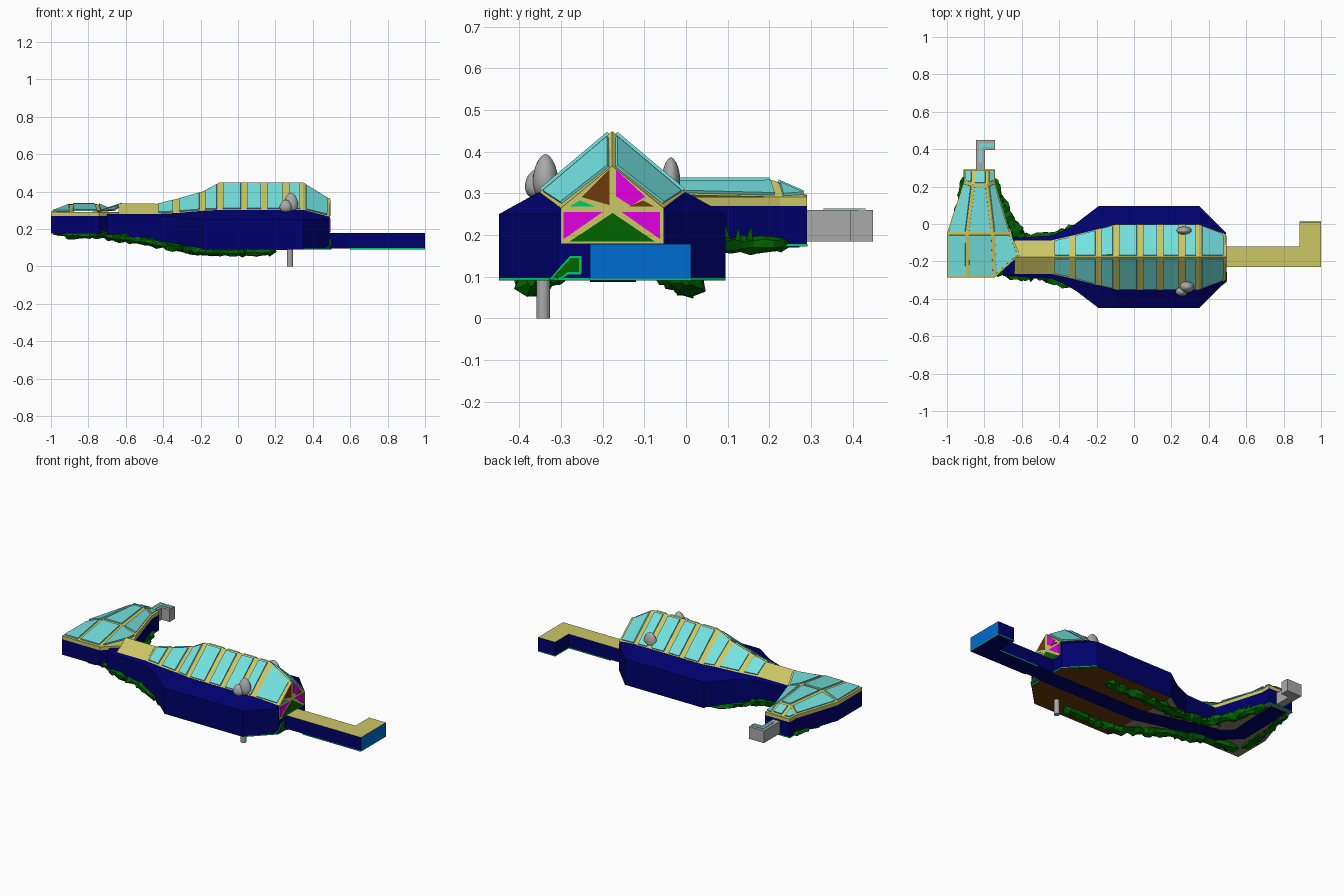
import bpy, bmesh, math, random
from mathutils import Vector

if "Cube" in bpy.data.objects:
    bpy.data.objects.remove(bpy.data.objects["Cube"])

random.seed(4)
CY = -0.177  # centre line of the long hall


def mat(name, *c):
    m = bpy.data.materials.new(name)
    m.diffuse_color = (*c, 1)
    m.use_nodes = True
    m.node_tree.nodes["Principled BSDF"].inputs["Base Color"].default_value = m.diffuse_color
    return m


NAVY = mat("navy", 0.0, 0.0, 0.15)
GLASS = mat("pale_cyan", 0.17, 0.76, 0.74)
YELLOW = mat("sand_yellow", 0.60, 0.57, 0.13)
GREEN = mat("leaf_green", 0.0, 0.13, 0.0)
BLUE = mat("bright_blue", 0.0, 0.15, 0.65)
PINK = mat("magenta", 0.75, 0.0, 0.75)
BROWN = mat("brown", 0.15, 0.045, 0.004)
GREY = mat("grey", 0.40, 0.40, 0.40)
TEAL = mat("teal", 0.0, 0.60, 0.15)
OLIVE = mat("olive_grey", 0.25, 0.24, 0.13)


def finish(name, bm, mats, rule=None, closed=True):
    if closed:
        bmesh.ops.recalc_face_normals(bm, faces=bm.faces)
    bm.normal_update()
    if rule:
        for f in bm.faces:
            f.material_index = rule(f.normal, f.calc_center_median())
    me = bpy.data.meshes.new(name)
    bm.to_mesh(me)
    bm.free()
    for m in mats:
        me.materials.append(m)
    ob = bpy.data.objects.new(name, me)
    bpy.context.collection.objects.link(ob)
    return ob


def prism(name, poly, lo, hi, mats, rule=None, axis="z"):
    """Extrude a flat outline along z, or a (y, z) outline along x."""
    bm = bmesh.new()
    put = (lambda p, h: (p[0], p[1], h)) if axis == "z" else (lambda p, h: (h, p[0], p[1]))
    a = [bm.verts.new(put(p, lo)) for p in poly]
    b = [bm.verts.new(put(p, hi)) for p in poly]
    bm.faces.new(a)
    bm.faces.new(b)
    n = len(poly)
    for i in range(n):
        bm.faces.new((a[i], a[(i + 1) % n], b[(i + 1) % n], b[i]))
    return finish(name, bm, mats, rule)


def loft(name, rings, mats, rule=None):
    """Closed body through rings of equal point count."""
    bm = bmesh.new()
    R = [[bm.verts.new(p) for p in r] for r in rings]
    n = len(R[0])
    for a, b in zip(R, R[1:]):
        for i in range(n):
            bm.faces.new((a[i], a[(i + 1) % n], b[(i + 1) % n], b[i]))
    bm.faces.new(R[0])
    bm.faces.new(R[-1])
    return finish(name, bm, mats, rule)


def glazed(name, rows, inset, rib=0):
    """Grid of flat frames with raised glass panes; rib widens the frames along x."""
    bm = bmesh.new()
    R = [[bm.verts.new(p) for p in r] for r in rows]
    for a, b in zip(R, R[1:]):
        for i in range(len(a) - 1):
            bm.faces.new((a[i], a[i + 1], b[i + 1], b[i]))
    bm.normal_update()
    for f in bm.faces:
        if f.normal.z < 0:
            f.normal_flip()
    panes = list(bm.faces)
    bmesh.ops.inset_individual(bm, faces=panes, thickness=inset, use_even_offset=True)
    for f in panes:
        if rib:
            vs = list(f.verts)
            old = [v.co.copy() for v in vs]
            for i, v in enumerate(vs):
                mate = max((old[i - 1], old[(i + 1) % 4]), key=lambda c: abs(c.x - old[i].x))
                v.co = old[i] + (mate - old[i]).normalized() * rib
    bm.normal_update()
    rims = bmesh.ops.inset_individual(bm, faces=panes, thickness=0.0005, depth=0.007)["faces"]
    for f in panes + rims:
        f.material_index = 1
    return finish(name, bm, [YELLOW, GLASS], closed=False)


# Hall hull: x, outer half width, shoulder z, bottom z, inner half width, inner z
HULL = [(-0.70, .10, .27, .17, .09, .28), (-0.62, .105, .27, .165, .09, .28),
        (-0.44, .115, .27, .137, .09, .28), (-0.33, .165, .265, .12, .115, .285),
        (-0.19, .272, .25, .095, .152, .297), (-0.097, .272, .25, .095, .178, .302),
        (0.35, .272, .25, .095, .178, .302), (0.49, .13, .25, .095, .123, .265)]
loft("hall_hull",
     [[(x, CY - o, b), (x, CY - o, s), (x, CY - i, t), (x, CY + i, t), (x, CY + o, s), (x, CY + o, b)]
      for x, o, s, b, i, t in HULL],
     [NAVY, BROWN, OLIVE], lambda n, c: 0 if n.z > -0.5 else (1 if c.x > -0.2 else 2))
prism("hull_base_trim", [(-.19, CY - .272), (.35, CY - .272), (.491, CY - .13), (.491, CY + .13),
                         (.35, CY + .272), (-.19, CY + .272)], .0905, .0965, [NAVY, BROWN, TEAL],
      lambda n, c: 1 if n.z < -.5 else (2 if n.x > .3 else 0))

# Hall glass roof: x, half width, eaves z, ridge z
ROOF = [(-.44, .09, .28, .333), (-.33, .115, .285, .36), (-.19, .152, .296, .40),
        (-.097, .177, .300, .449), (.032, .177, .300, .449), (.14, .177, .300, .449),
        (.255, .177, .300, .449), (.348, .177, .300, .449), (.49, .123, .265, .361)]
glazed("hall_glass_roof", [[(x, CY - h, e), (x, CY, r), (x, CY + h, e)] for x, h, e, r in ROOF], 0.010, 0.007)
loft("corridor_roof", [[(x, CY - .09, .28), (x, CY, .336), (x, CY + .09, .28)] for x in (-.64, -.44)], [YELLOW])

# Gable end with coloured panes
prism("gable_frame", [(CY - .123, .18), (CY + .123, .18), (CY + .123, .265), (CY, .366), (CY - .123, .265)],
      .484, .493, [YELLOW], axis="x")
GABLE = [(BROWN, (-.184, .357), (-.184, .272), (-.25, .291)),
         (PINK, (-.168, .357), (-.168, .293), (-.132, .27), (-.098, .292)),
         (TEAL, (-.28, .268), (-.254, .283), (-.216, .268)),
         (BROWN, (-.138, .268), (-.103, .283), (-.075, .268)),
         (PINK, (-.294, .255), (-.2, .255), (-.294, .19)),
         (GREEN, (-.176, .253), (-.28, .184), (-.074, .184)),
         (PINK, (-.154, .255), (-.062, .255), (-.062, .19))]
for k, (m, *pts) in enumerate(GABLE):
    prism(f"gable_pane_{k}", pts, .492, .495, [m], axis="x")

# Gangway with turned end
prism("gangway", [(.485, -.23), (1, -.23), (1, .012), (.885, .012), (.885, -.12), (.485, -.12)], .096, .178,
      [NAVY, YELLOW, BLUE], lambda n, c: 1 if n.z > .5 else (2 if n.x > .5 and c.x > .95 else 0))
prism("gangway_trim", [(.6, -.231), (1, -.231), (1, .013), (.884, .013), (.884, -.119), (.6, -.119)], .0905, .097,
      [NAVY, TEAL], lambda n, c: 0 if abs(n.z) > .5 else 1)

# Side hatch wrapped on the slanted corner beside the gangway
HATCH = [("hatch_frame", TEAL, .003, [(-.328, .094), (-.307, .118), (-.278, .15), (-.25, .15), (-.25, .106),
                                      (-.282, .106), (-.3, .094)]),
         ("hatch_panel", GREEN, .006, [(-.318, .099), (-.307, .112), (-.276, .145), (-.256, .145), (-.256, .111),
                                       (-.284, .111), (-.300, .099)])]
for name, m, gap, pts in HATCH:
    ob = prism(name, pts, 0, 1, [m], axis="x")
    for v in ob.data.vertices:
        v.co.x = min(.49, .35 + .14 * (v.co.y + .449) / .142) + (gap if v.co.x > .5 else 0)

# Underside service strip, turning into the wing: x, y, z
STRIP = [(.5, -.175, .0945), (-.19, -.175, .0925), (-.33, -.175, .117), (-.44, -.175, .134), (-.62, -.175, .162),
         (-.75, -.16, .17), (-.84, -.08, .175), (-.835, .1, .175), (-.83, .27, .175)]
rings = []
for i, p in enumerate(STRIP):
    a, b = Vector(STRIP[max(i - 1, 0)]), Vector(STRIP[min(i + 1, len(STRIP) - 1)])
    t = b - a
    s = Vector((-t.y, t.x, 0)).normalized() * .055
    down = Vector((0, 0, .005))
    p = Vector(p)
    rings.append([p - s, p + s, p + s - down, p - s - down])
loft("underside_strip", rings, [NAVY])

# Wing building
WING = [(-1, -.285), (-.743, -.285), (-.61, -.165), (-.66, -.05), (-.743, .225),
        (-.743, .29), (-.91, .29), (-.91, .225), (-1, -.05)]
prism("wing_wall", WING, .175, .27, [NAVY, OLIVE], lambda n, c: 1 if n.z < -.5 else 0)
prism("wing_band", WING, .27, .291, [YELLOW])
glazed("wing_glass_roof", [
    [(-1, -.285, .291), (-.89, -.285, .295), (-.743, -.285, .295), (-.61, -.165, .334)],
    [(-1, -.05, .291), (-.893, -.05, .331), (-.755, -.05, .331), (-.66, -.05, .297)],
    [(-.91, .225, .291), (-.86, .21, .331), (-.785, .21, .331), (-.743, .225, .291)],
    [(-.91, .29, .291), (-.86, .29, .296), (-.785, .29, .296), (-.743, .29, .291)]], 0.010)
prism("wing_trim", [(-.911, .18), (-.742, .18), (-.742, .291), (-.911, .291)], .173, .179, [TEAL, OLIVE],
      lambda n, c: 1 if n.z < -.5 else 0)

# Grey bent outlet on the wing
prism("outlet", [(-.845, .288), (-.845, .448), (-.743, .448), (-.743, .395), (-.797, .395), (-.797, .288)],
      .185, .26, [GREY])
prism("outlet_strip", [(-.828, .33), (-.828, .43), (-.745, .43), (-.745, .412), (-.812, .412), (-.812, .33)],
      .258, .264, [GLASS])


# Rough hanging foliage along the lower edges
def foliage(name, path, w, h):
    pts = [Vector(p) for p in path]
    line = []
    for a, b in zip(pts, pts[1:]):
        n = max(2, round((b - a).length / .025))
        line += [a.lerp(b, i / n) for i in range(n)]
    line.append(pts[-1])
    rings = []
    for i, p in enumerate(line):
        t = line[min(i + 1, len(line) - 1)] - line[max(i - 1, 0)]
        side = Vector((-t.y, t.x, 0)).normalized()
        k = .35 if i in (0, len(line) - 1) else 1
        ring = []
        for j in range(7):
            a = math.tau * j / 7
            r = k * random.uniform(.5, 1.4)
            ring.append(p + side * math.cos(a) * w * r + Vector((random.uniform(-.01, .01), 0, math.sin(a) * h * r)))
        rings.append(ring)
    loft(name, rings, [GREEN])


foliage("foliage_front", [(-.93, -.21, .176), (-.72, -.24, .17), (-.6, -.265, .152), (-.45, -.275, .13),
                          (-.33, -.32, .105), (-.2, -.36, .085), (-.05, -.37, .078), (.2, -.37, .085)], .036, .024)
foliage("foliage_back", [(.2, .0, .085), (-.05, .01, .078), (-.2, .0, .085), (-.33, -.04, .105),
                         (-.45, -.08, .14), (-.6, -.08, .16), (-.70, .08, .175), (-.765, .25, .18)], .032, .024)
foliage("foliage_wing", [(-.90, .25, .18), (-.925, .1, .178), (-.95, -.03, .178), (-.95, -.2, .178)], .026, .014)

# Upright leaves beside the wing
for k, (x, y, h) in enumerate([(-.69, .1, .225), (-.70, .125, .215), (-.71, .15, .22)]):
    loft(f"wing_leaf_{k}", [[(x - r, y - r + d, z), (x + r, y - r + d, z), (x, y + r + d, z)]
                            for r, d, z in ((.012, 0, .17), (.001, .006 * (k - 1), h))], [GREEN])


# Smooth grey stones on the ledge
def stone(name, loc, rad):
    bm = bmesh.new()
    bmesh.ops.create_icosphere(bm, subdivisions=3, radius=1)
    for v in bm.verts:
        s = 1 - .2 * v.co.z  # narrower towards the top
        v.co = Vector((loc[0] + v.co.x * rad[0] * s, loc[1] + v.co.y * rad[1] * s, loc[2] + v.co.z * rad[2]))
    for f in bm.faces:
        f.smooth = True
    finish(name, bm, [GREY])


stone("stone_front_tall", (.283, -.337, .34), (.038, .03, .054))
stone("stone_front_small", (.255, -.362, .322), (.032, .024, .034))
stone("stone_back", (.268, -.036, .34), (.040, .022, .046))

# Grey support leg
leg = [(.277 + .016 * math.cos(math.tau * i / 12), -.342 + .016 * math.sin(math.tau * i / 12)) for i in range(12)]
prism("support_leg", leg, 0, .1, [GREY])
